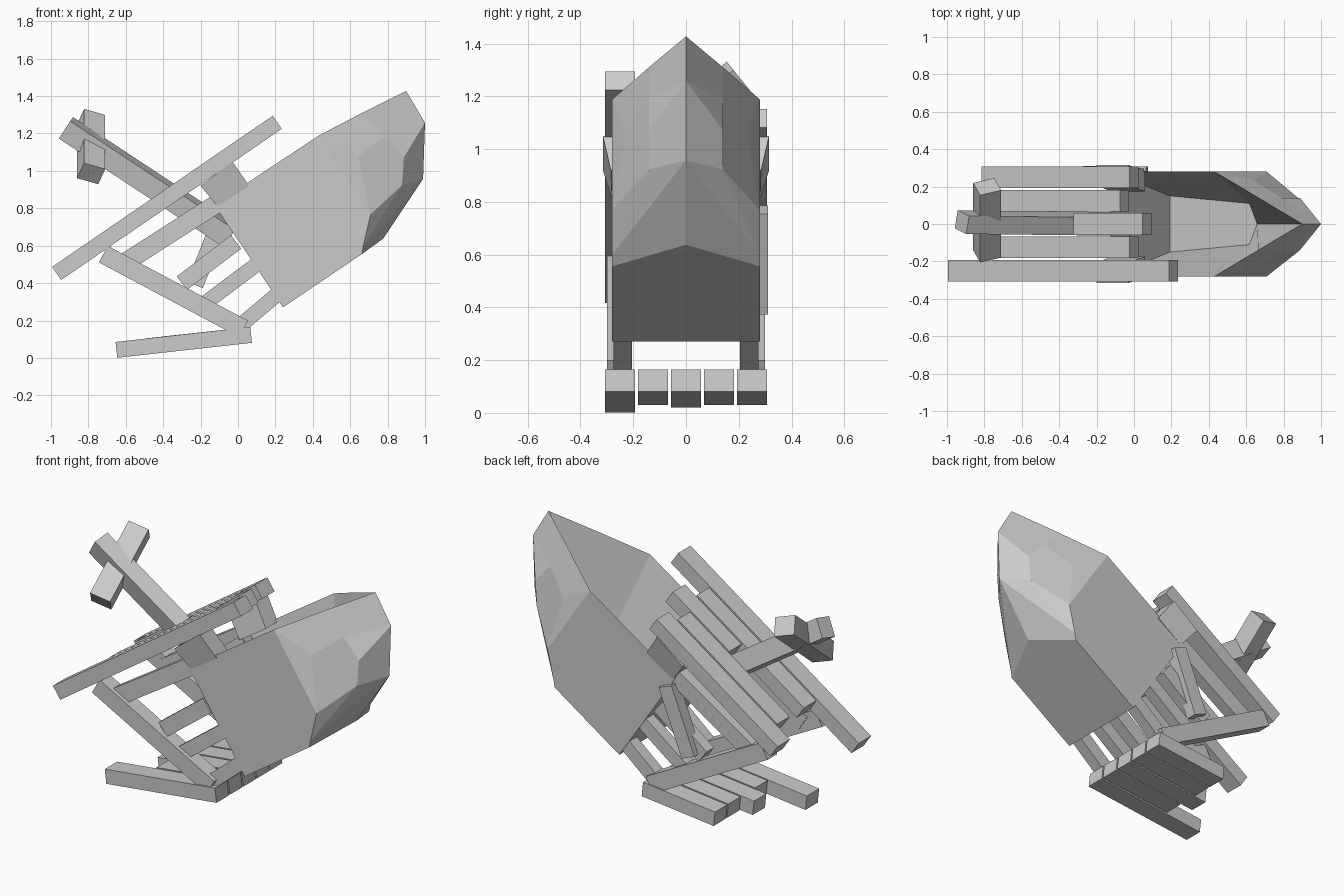
import bpy, bmesh, math
from mathutils import Vector, Matrix

if "Cube" in bpy.data.objects:
    bpy.data.objects.remove(bpy.data.objects["Cube"])

C, S = 0.832, 0.555   # tilt of the wreck


def world(u, y, v):
    return Vector((0.24 + C * u - S * v, y, 0.27 + S * u + C * v))


def finish(bm, name):
    bmesh.ops.recalc_face_normals(bm, faces=bm.faces)
    me = bpy.data.meshes.new(name)
    bm.to_mesh(me)
    bm.free()
    ob = bpy.data.objects.new(name, me)
    bpy.context.collection.objects.link(ob)
    return ob


def beam(name, p, q, width=0.115, thick=0.085, roll=0.0):
    """Square timber from p to q; width is horizontal."""
    p, q = Vector(p), Vector(q)
    d = (q - p).normalized()
    side = Vector((0, 0, 1)).cross(d).normalized()
    up = d.cross(side)
    rot = Matrix((d, side, up)).transposed().to_4x4()
    m = (Matrix.Translation((p + q) / 2) @ rot @ Matrix.Rotation(roll, 4, 'X')
         @ Matrix.Diagonal(((q - p).length, width, thick, 1)))
    bm = bmesh.new()
    bmesh.ops.create_cube(bm, size=1, matrix=m)
    return finish(bm, name)


# Bow hull: half shell with a hollow hold, mirrored across y
pts = [(0, 0, 0), (0, .28, 0), (0, .28, .66), (.668, .28, .658),
       (.667, .28, .154), (.54, .28, .035), (.51, .28, .003), (.65, 0, .008),
       (1.005, 0, .156), (1.18, 0, .40), (1.19, 0, .597),
       (.93, .14, .63), (.964, .14, .46), (.984, .14, .309), (.892, .14, .19),
       (.78, .23, .446), (0, 0, .66),
       (.01, 0, .1), (.01, .15, .1), (.52, .11, .1), (.57, 0, .1)]
faces = [(0, 1, 6, 7), (0, 1, 2, 16), (1, 2, 3, 4, 5, 6), (5, 8, 7, 6),
         (4, 14, 5), (14, 8, 5), (3, 15, 4), (3, 11, 12, 15),
         (15, 12, 13, 14, 4), (11, 10, 9, 12), (12, 9, 13), (13, 9, 8, 14),
         (16, 2, 18, 17), (17, 18, 19, 20), (2, 3, 19, 18), (3, 11, 10, 20, 19)]
bm = bmesh.new()
vs = [bm.verts.new(world(*p)) for p in pts]
for f in faces:
    bm.faces.new([vs[i] for i in f])
bmesh.ops.mirror(bm, geom=bm.verts[:] + bm.edges[:] + bm.faces[:],
                 axis='Y', merge_dist=0.0005)
bmesh.ops.remove_doubles(bm, verts=bm.verts, dist=0.0005)
finish(bm, "bow_hull")

# Side blocks joining deck and hull, leaning outward at the top
ring = [(-.2, .315, .92), (-.03, .315, 1.05), (.06, .285, .92), (-.11, .28, .81)]
for s in (-1, 1):
    bm = bmesh.new()
    a = [bm.verts.new((x, s * y, z)) for x, y, z in ring]
    b = [bm.verts.new((x, s * (y - .11), z)) for x, y, z in ring]
    bm.faces.new(a)
    bm.faces.new(b[::-1])
    for i in range(4):
        j = (i + 1) % 4
        bm.faces.new((a[i], b[i], b[j], a[j]))
    finish(bm, "side_block")

rows = (-.25, -.125, 0, .125, .25)

# Deck planks of uneven length
for y, x0, x1 in zip(rows, (-.97, -.70, -.30, -.70, -.79), (.21, 0, .07, -.05, 0)):
    beam("deck_plank", (x0, y, 1.116 + .685 * x0), (x1, y, 1.116 + .685 * x1))

# Planks lying on the ground
for y, x0 in zip(rows, (-.65, -.40, -.48, -.40, -.40)):
    beam("ground_plank", (x0, y, .119 + .117 * x0), (.07, y, .123))

# Side planks torn from the hull, and the braces across them
for s in (-1, 1):
    y = s * .24
    beam("side_plank_top", (-.62, y, .50), (-.12, y, .82), .07, .10)
    beam("side_plank_middle", (-.30, y, .40), (-.01, y, .62), .07, .09)
    beam("side_plank_low", (-.18, y, .29), (.10, y, .50), .07, .08)
    beam("side_plank_floor", (.02, y, .18), (.21, y, .34), .07, .08)
    beam("side_brace", (-.72, s * .255, .555), (.03, s * .255, .155), .09, .10)
beam("upright_brace", (-.08, .275, .77), (-.23, .275, .39), .07, .09)

# Mast and yard
beam("mast", (-.92, .01, 1.23), (-.04, 0, .65), .10, .115, math.radians(15))
beam("yard", (-.785, -.16, .985), (-.785, .2, 1.275), .12, .11, math.radians(20))
